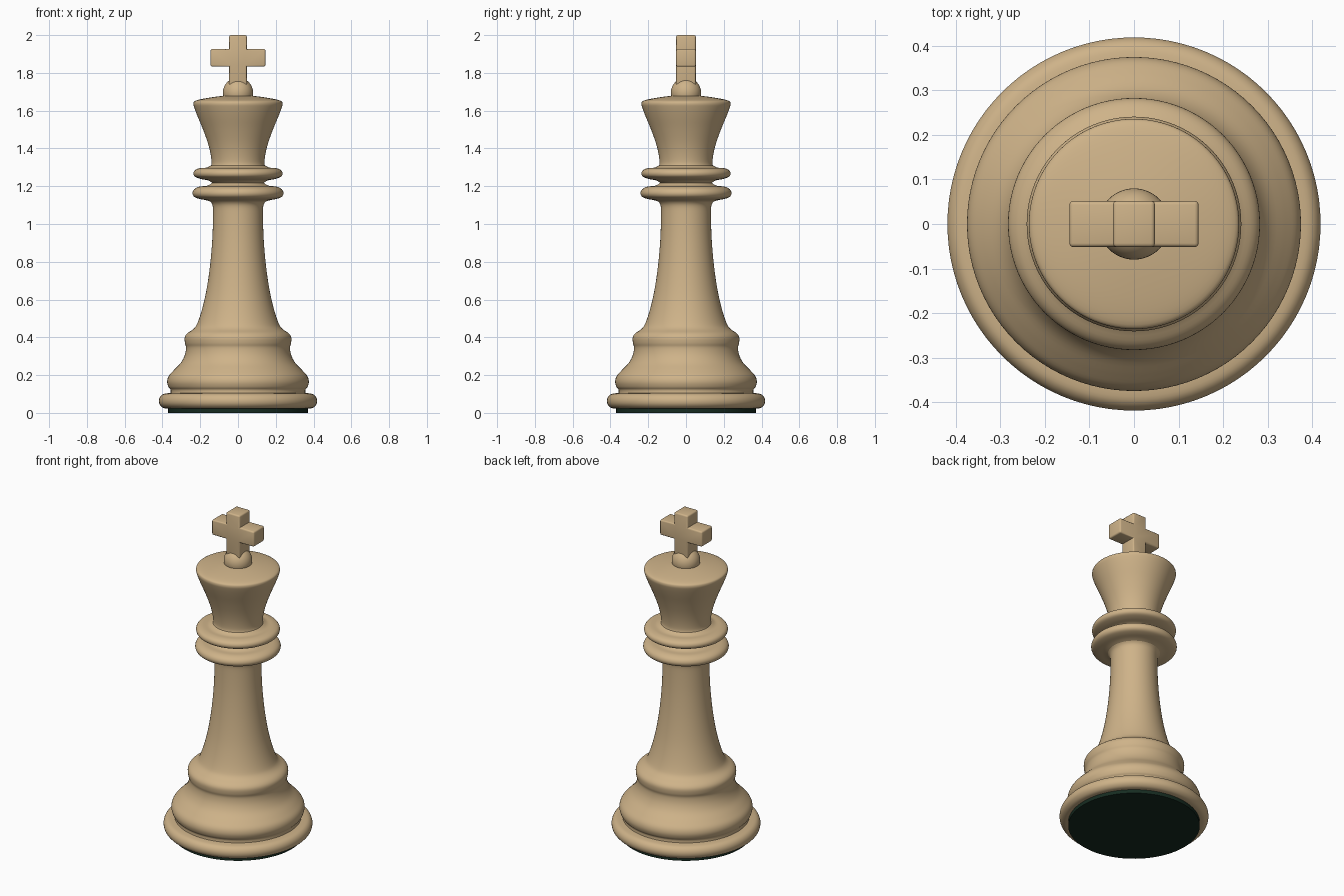
import bpy, bmesh, math
from mathutils import Vector

if "Cube" in bpy.data.objects:
    bpy.data.objects.remove(bpy.data.objects["Cube"])


def material(name, rgb):
    m = bpy.data.materials.new(name)
    m.diffuse_color = (*rgb, 1)
    m.use_nodes = True
    m.node_tree.nodes["Principled BSDF"].inputs["Base Color"].default_value = m.diffuse_color
    return m


WOOD = material("pale_wood", (0.62, 0.45, 0.25))
FELT = material("green_felt", (0.008, 0.025, 0.015))


def finish(name, bm, mat):
    bmesh.ops.recalc_face_normals(bm, faces=bm.faces)
    me = bpy.data.meshes.new(name)
    bm.to_mesh(me)
    bm.free()
    ob = bpy.data.objects.new(name, me)
    bpy.context.collection.objects.link(ob)
    me.materials.append(mat)
    bpy.ops.object.select_all(action='DESELECT')
    ob.select_set(True)
    bpy.context.view_layer.objects.active = ob
    bpy.ops.object.shade_smooth_by_angle(angle=math.radians(40))
    return ob


def smooth_path(pts, n=4):
    # Catmull-Rom curve through the profile points
    p = [Vector(q) for q in pts]
    p = [p[0]] + p + [p[-1]]
    out = []
    for a, b, c, d in zip(p, p[1:], p[2:], p[3:]):
        for k in range(n):
            t = k / n
            out.append(0.5 * (2 * b + (c - a) * t + (2 * a - 5 * b + 4 * c - d) * t * t
                              + (3 * b - a - 3 * c + d) * t ** 3))
    return out + [p[-1]]


def lathe(name, pts, mat, n=4, seg=96):
    # Revolve a (radius, height) profile and cap both ends
    bm = bmesh.new()
    rings = []
    for r, z in smooth_path(pts, n):
        rings.append([bm.verts.new((r * math.cos(2 * math.pi * i / seg),
                                    r * math.sin(2 * math.pi * i / seg), z)) for i in range(seg)])
    for a, b in zip(rings, rings[1:]):
        for i in range(seg):
            j = (i + 1) % seg
            bm.faces.new((a[i], a[j], b[j], b[i]))
    bm.faces.new(rings[0][::-1])
    bm.faces.new(rings[-1])
    return finish(name, bm, mat)


# Felt pad under the base
lathe("felt_pad", [(0.37, 0), (0.37, 0.03)], FELT, n=1)

# Rounded foot ring
lathe("foot_ring", [(0.365, 0.022), (0.395, 0.026), (0.414, 0.043), (0.419, 0.065),
                    (0.412, 0.086), (0.395, 0.1), (0.365, 0.105)], WOOD)

# Bell-shaped base and tapering stem
lathe("base_and_stem", [(0.357, 0.1), (0.357, 0.122), (0.368, 0.137), (0.375, 0.165), (0.367, 0.195),
                        (0.34, 0.226), (0.303, 0.265), (0.282, 0.305), (0.275, 0.345),
                        (0.281, 0.37), (0.282, 0.4), (0.268, 0.422), (0.235, 0.445),
                        (0.215, 0.475), (0.19, 0.55), (0.167, 0.65), (0.148, 0.78),
                        (0.136, 0.92), (0.132, 1.05), (0.135, 1.1), (0.15, 1.122)], WOOD)

# Two rounded collars
lathe("lower_collar", [(0.13, 1.112), (0.165, 1.125), (0.205, 1.133), (0.232, 1.144), (0.241, 1.163),
                       (0.232, 1.184), (0.205, 1.198), (0.165, 1.202), (0.14, 1.215),
                       (0.135, 1.225)], WOOD)
lathe("upper_collar", [(0.135, 1.215), (0.155, 1.23), (0.195, 1.238), (0.227, 1.25), (0.236, 1.268),
                       (0.227, 1.286), (0.2, 1.296), (0.165, 1.299), (0.135, 1.315)], WOOD)

# Flared crown with a low domed top
lathe("crown", [(0.15, 1.295), (0.14, 1.32), (0.145, 1.37), (0.16, 1.43), (0.185, 1.5),
                (0.214, 1.57), (0.231, 1.615), (0.236, 1.638), (0.226, 1.652), (0.18, 1.664),
                (0.1, 1.676), (0.03, 1.682)], WOOD)

# Ball finial
bm = bmesh.new()
bmesh.ops.create_uvsphere(bm, u_segments=48, v_segments=24, radius=0.08)
bmesh.ops.translate(bm, verts=bm.verts, vec=(0, 0, 1.695))
finish("ball_finial", bm, WOOD)


# Cross: plus-shaped outline, extruded and slightly bevelled
w, arm, lo, hi, bottom, top = 0.047, 0.145, 1.833, 1.927, 1.72, 2.0
half = [(w, bottom), (w, lo), (arm, lo), (arm, hi), (w, hi), (w, top)]
outline = half + [(-x, z) for x, z in reversed(half)]
bm = bmesh.new()
face = bm.faces.new([bm.verts.new((x, -0.052, z)) for x, z in outline])
ext = bmesh.ops.extrude_face_region(bm, geom=[face])
bmesh.ops.translate(bm, vec=(0, 0.104, 0),
                    verts=[g for g in ext["geom"] if isinstance(g, bmesh.types.BMVert)])
bmesh.ops.recalc_face_normals(bm, faces=bm.faces)
edges = [e for e in bm.edges if e.is_convex]
bmesh.ops.bevel(bm, geom=edges, offset=0.009, segments=3, profile=0.5, affect='EDGES')
finish("top_cross", bm, WOOD)
